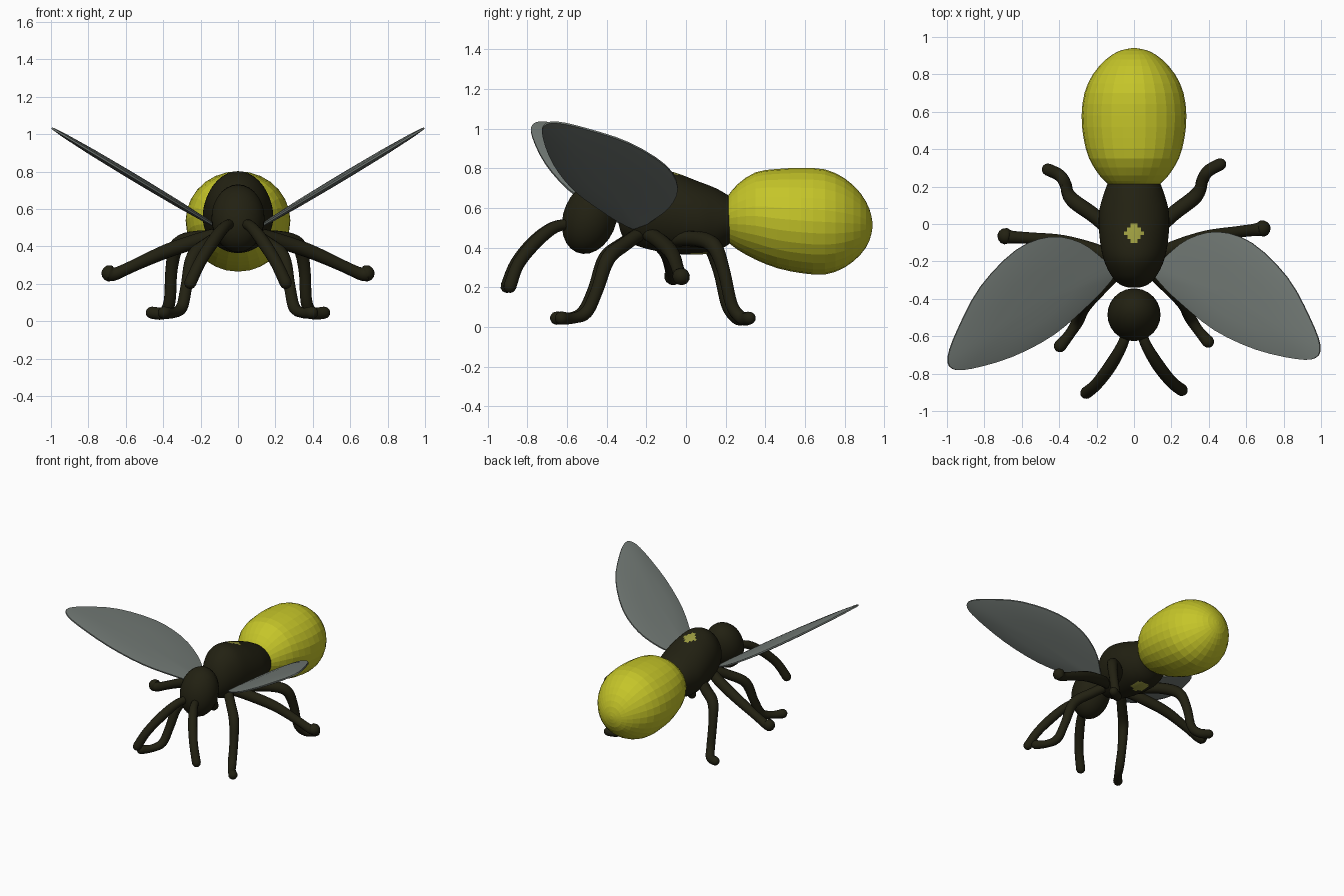
import bpy, bmesh, math
from mathutils import Vector

if "Cube" in bpy.data.objects:
    bpy.data.objects.remove(bpy.data.objects["Cube"])


def material(name, rgb):
    m = bpy.data.materials.new(name)
    m.diffuse_color = (*rgb, 1)
    m.use_nodes = True
    m.node_tree.nodes["Principled BSDF"].inputs["Base Color"].default_value = m.diffuse_color
    return m


DARK = material("dark brown", (0.016, 0.015, 0.006))
YELLOW = material("yellow", (0.56, 0.56, 0.022))
OLIVE = material("olive spot", (0.33, 0.33, 0.05))
GREY = material("wing grey", (0.17, 0.195, 0.18))
SKEW = 0.03  # the limbs sit very slightly turned


def catmull(points, steps, closed=False):
    """Smooth a list of tuples with a Catmull-Rom spline."""
    p = [Vector(q) for q in points]
    n = len(p)
    out = []
    for i in range(n if closed else n - 1):
        if closed:
            a, b, c, d = (p[(i + k) % n] for k in (-1, 0, 1, 2))
        else:
            a, b, c, d = (p[min(max(i + k, 0), n - 1)] for k in (-1, 0, 1, 2))
        for s in range(steps):
            t = s / steps
            out.append(0.5 * (2 * b + (c - a) * t + (2 * a - 5 * b + 4 * c - d) * t * t
                              + (3 * b - a - 3 * c + d) * t ** 3))
    if not closed:
        out.append(p[-1])
    return out


def finish(bm, name, mats, smooth=False):
    bmesh.ops.recalc_face_normals(bm, faces=bm.faces)
    me = bpy.data.meshes.new(name)
    bm.to_mesh(me)
    bm.free()
    ob = bpy.data.objects.new(name, me)
    bpy.context.collection.objects.link(ob)
    for m in mats:
        me.materials.append(m)
    if smooth:
        bpy.ops.object.select_all(action='DESELECT')
        ob.select_set(True)
        bpy.context.view_layer.objects.active = ob
        bpy.ops.object.shade_smooth_by_angle(angle=math.radians(40))
    return ob


def skin(bm, rings):
    """Bridge rings of equal length and cap both ends."""
    vs = [[bm.verts.new(c) for c in r] for r in rings]
    n = len(vs[0])
    for a, b in zip(vs, vs[1:]):
        for i in range(n):
            j = (i + 1) % n
            bm.faces.new((a[i], a[j], b[j], b[i]))
    bm.faces.new(vs[0])
    bm.faces.new(vs[-1])


def loft(name, stations, n, steps, mats, smooth=False):
    """Body part along y from (y, centre z, half width, half height)."""
    bm = bmesh.new()
    rings = []
    for y, zc, rx, rz in catmull(stations, steps):
        rings.append([(rx * math.cos(2 * math.pi * i / n), y,
                       zc + rz * math.sin(2 * math.pi * i / n)) for i in range(n)])
    skin(bm, rings)
    return finish(bm, name, mats, smooth)


def limb(name, points, side):
    """Tapered tube through (x, y, z, radius) with rounded ends."""
    path = catmull([(x * side, y + SKEW * x * side, z, r) for x, y, z, r in points], 5)
    pos = [Vector(q[:3]) for q in path]
    rad = [q[3] for q in path]
    # rounded tip
    d = (pos[-1] - pos[-2]).normalized()
    base, r0 = pos[-1].copy(), rad[-1]
    for a in (30, 55, 78):
        pos.append(base + d * r0 * math.sin(math.radians(a)))
        rad.append(r0 * math.cos(math.radians(a)))
    rings, n = [], 12
    ref = None
    for i, c in enumerate(pos):
        t = (pos[min(i + 1, len(pos) - 1)] - pos[max(i - 1, 0)]).normalized()
        ref = t.orthogonal() if ref is None else ref - t * ref.dot(t)
        ref.normalize()
        v = t.cross(ref)
        rings.append([c + rad[i] * (ref * math.cos(2 * math.pi * k / n)
                                    + v * math.sin(2 * math.pi * k / n)) for k in range(n)])
    bm = bmesh.new()
    skin(bm, rings)
    finish(bm, name, [DARK], True)


# Abdomen: faceted yellow egg, cut off flat at the front
loft("abdomen", [(.21, .545, .135, .115), (.26, .555, .185, .165), (.35, .56, .24, .22),
                 (.46, .547, .27, .25), (.58, .537, .28, .265), (.70, .53, .265, .265),
                 (.80, .525, .22, .225), (.88, .52, .15, .155), (.925, .515, .08, .08),
                 (.94, .515, .015, .015)], 28, 2, [YELLOW])

# Thorax, with an olive spot above and below
thorax = loft("thorax", [(-.34, .56, .03, .04), (-.32, .57, .08, .11), (-.27, .585, .125, .165),
                         (-.18, .595, .165, .205), (-.06, .575, .185, .205),
                         (.06, .55, .187, .185), (.15, .54, .165, .16),
                         (.22, .54, .14, .12)], 64, 6, [DARK, OLIVE], True)
for f in thorax.data.polygons:
    x, y, z = f.center
    cy, r = (-.05, .047) if z > .55 else (.07, .06)
    if math.hypot(x, y - cy) < r:
        f.material_index = 1

# Head: upright egg, leaning slightly forward at the bottom
head = []
for k in range(13):
    a = math.radians(4 + 172 * k / 12)
    y = -.485 - .141 * math.cos(a)
    head.append((y, .55 + .25 * (y + .485), .142 * math.sin(a), .178 * math.sin(a)))
loft("head", head, 28, 1, [DARK], True)

# Limbs, right-hand shapes
LIMBS = {
    "antenna": [(.03, -.56, .52, .025), (.07, -.66, .505, .03), (.13, -.76, .43, .034),
                (.20, -.85, .32, .032), (.255, -.895, .205, .033)],
    "front_leg": [(.06, -.22, .48, .035), (.15, -.31, .42, .036), (.24, -.40, .345, .037),
                  (.275, -.455, .19, .032), (.30, -.51, .075, .032), (.345, -.58, .045, .028),
                  (.395, -.64, .045, .034)],
    "middle_leg": [(.05, -.21, .48, .035), (.20, -.14, .435, .04), (.38, -.085, .375, .038),
                   (.55, -.06, .30, .032), (.65, -.05, .255, .034), (.685, -.045, .255, .045)],
    "rear_leg": [(.08, -.08, .44, .035), (.20, .04, .445, .04), (.32, .13, .41, .04),
                 (.355, .18, .28, .033), (.365, .22, .11, .032), (.395, .27, .045, .033),
                 (.46, .305, .045, .033)],
}

# Wing outline seen from above (x, y)
WING = [(.10, -.25), (.17, -.18), (.29, -.09), (.45, -.055), (.63, -.12), (.82, -.31),
        (.94, -.53), (.995, -.68), (.97, -.745), (.87, -.748), (.65, -.69), (.43, -.58),
        (.25, -.43), (.15, -.33)]


def wing(name, side):
    """Thin lens-shaped blade rising outwards."""
    outline = catmull(WING, 3, True)
    centre = Vector((.55, -.42))
    up = Vector((-.51, 0, .86))
    rings = []
    for s, h in ((.1, -.02), (.5, -.018), (.85, -.012), (1, -.005),
                 (1, .005), (.85, .012), (.5, .018), (.1, .02)):
        ring = []
        for q in outline:
            x, y = centre + (q - centre) * s
            p = Vector((x, y, .525 + .6 * (x - .15))) + up * h
            ring.append((p.x * side, p.y + SKEW * p.x * side, p.z))
        rings.append(ring)
    bm = bmesh.new()
    skin(bm, rings)
    finish(bm, name, [GREY], True)


for label, side in (("right", 1), ("left", -1)):
    wing(label + "_wing", side)
    for part, pts in LIMBS.items():
        limb(label + "_" + part, pts, side)
